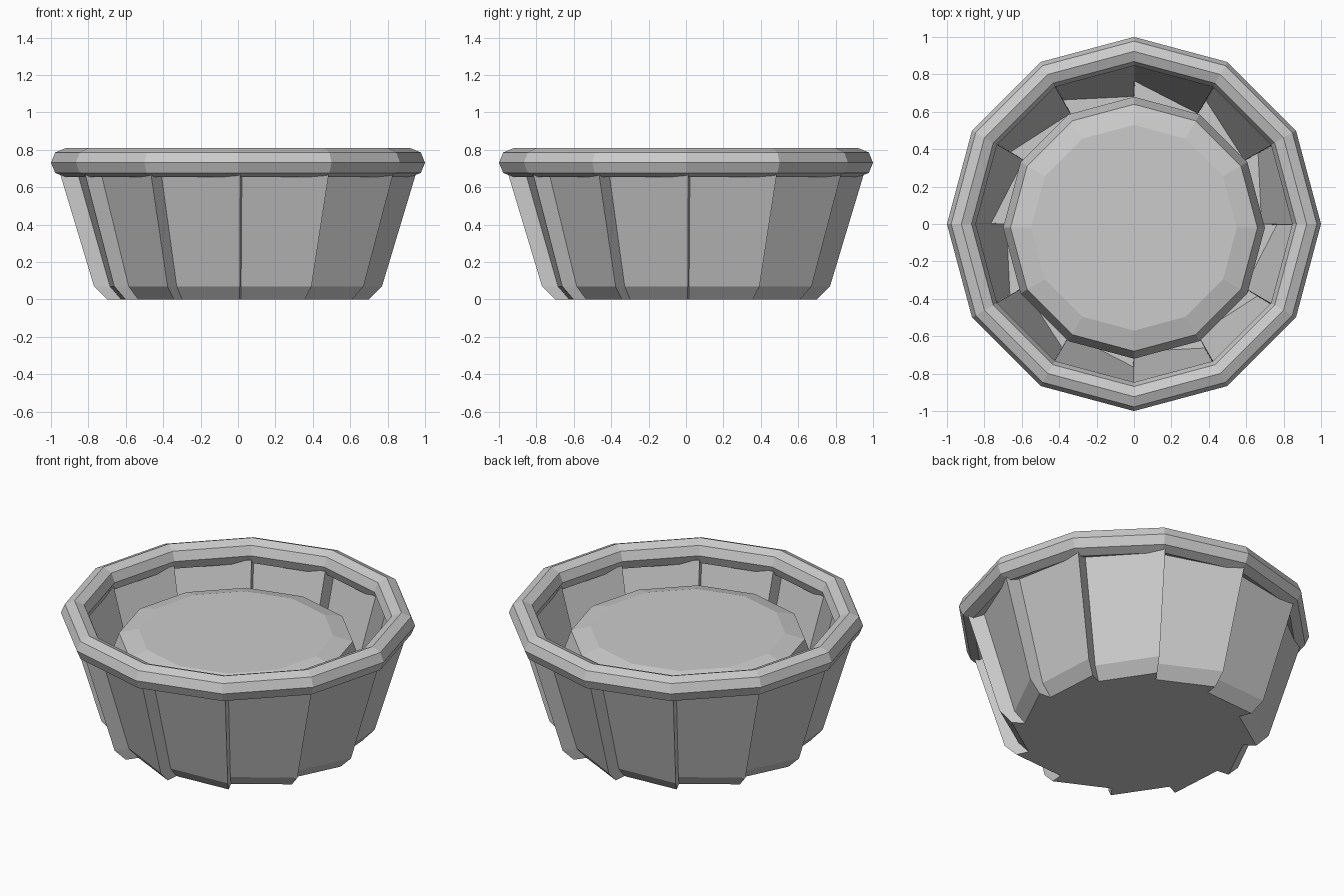
import bpy, bmesh
from math import radians, cos, sin

cube = bpy.data.objects.get("Cube")
if cube:
    bpy.data.objects.remove(cube, do_unlink=True)

SIDES = 12
STEP = 360 / SIDES

grey = bpy.data.materials.new("plain_grey")
grey.use_nodes = True
colour = (0.6, 0.6, 0.6, 1)
grey.diffuse_color = colour
grey.node_tree.nodes["Principled BSDF"].inputs["Base Color"].default_value = colour


def polar(r, degrees, z):
    a = radians(degrees)
    return (r * cos(a), r * sin(a), z)


def loft(name, rings, capped=True):
    """Skin a stack of point rings; cap both ends or join last to first."""
    bm = bmesh.new()
    loops = [[bm.verts.new(p) for p in ring] for ring in rings]
    pairs = list(zip(loops, loops[1:]))
    if capped:
        bm.faces.new(loops[0][::-1])
        bm.faces.new(loops[-1])
    else:
        pairs.append((loops[-1], loops[0]))
    for low, high in pairs:
        n = len(low)
        for i in range(n):
            j = (i + 1) % n
            bm.faces.new((low[i], low[j], high[j], high[i]))
    mesh = bpy.data.meshes.new(name)
    bm.to_mesh(mesh)
    bm.free()
    mesh.materials.append(grey)
    obj = bpy.data.objects.new(name, mesh)
    bpy.context.collection.objects.link(obj)
    return obj


def plain_ring(r, z):
    return [polar(r, i * STEP, z) for i in range(SIDES)]


def saw_ring(r_out, r_in, z, a_out, a_in):
    """Each stave flares outward, then steps back in to the next one."""
    points = []
    for i in range(SIDES):
        points.append(polar(r_out, i * STEP + a_out, z))
        points.append(polar(r_in, i * STEP + a_in, z))
    return points


# Overlapping staves: chamfered outer skin, then inner skin down to a flat floor
OUTSIDE = (0.7, 1.4)
INSIDE = (-0.4, -0.1)
loft("staved_tub", [saw_ring(0.70, 0.625, 0, *OUTSIDE),
                    saw_ring(0.77, 0.685, 0.07, *OUTSIDE),
                    saw_ring(0.96, 0.865, 0.70, *OUTSIDE),
                    saw_ring(0.945, 0.853, 0.70, *INSIDE),
                    saw_ring(0.763, 0.682, 0.09, *INSIDE)])

# Rounded rim: an eight-sided section swept around the top
RIM_R, RIM_Z, RIM_T = 0.923, 0.731, 0.077
section = [(RIM_R + RIM_T * cos(radians(a)), RIM_Z + RIM_T * sin(radians(a)))
           for a in range(0, 360, 45)]
loft("rim", [plain_ring(r, z) for r, z in section], capped=False)

# Raised filling with steep sides and a gently domed top
filling = loft("filling", [plain_ring(0.70, 0.51), plain_ring(0.66, 0.627),
                           plain_ring(0.55, 0.657)])
filling.location.y = -0.02
